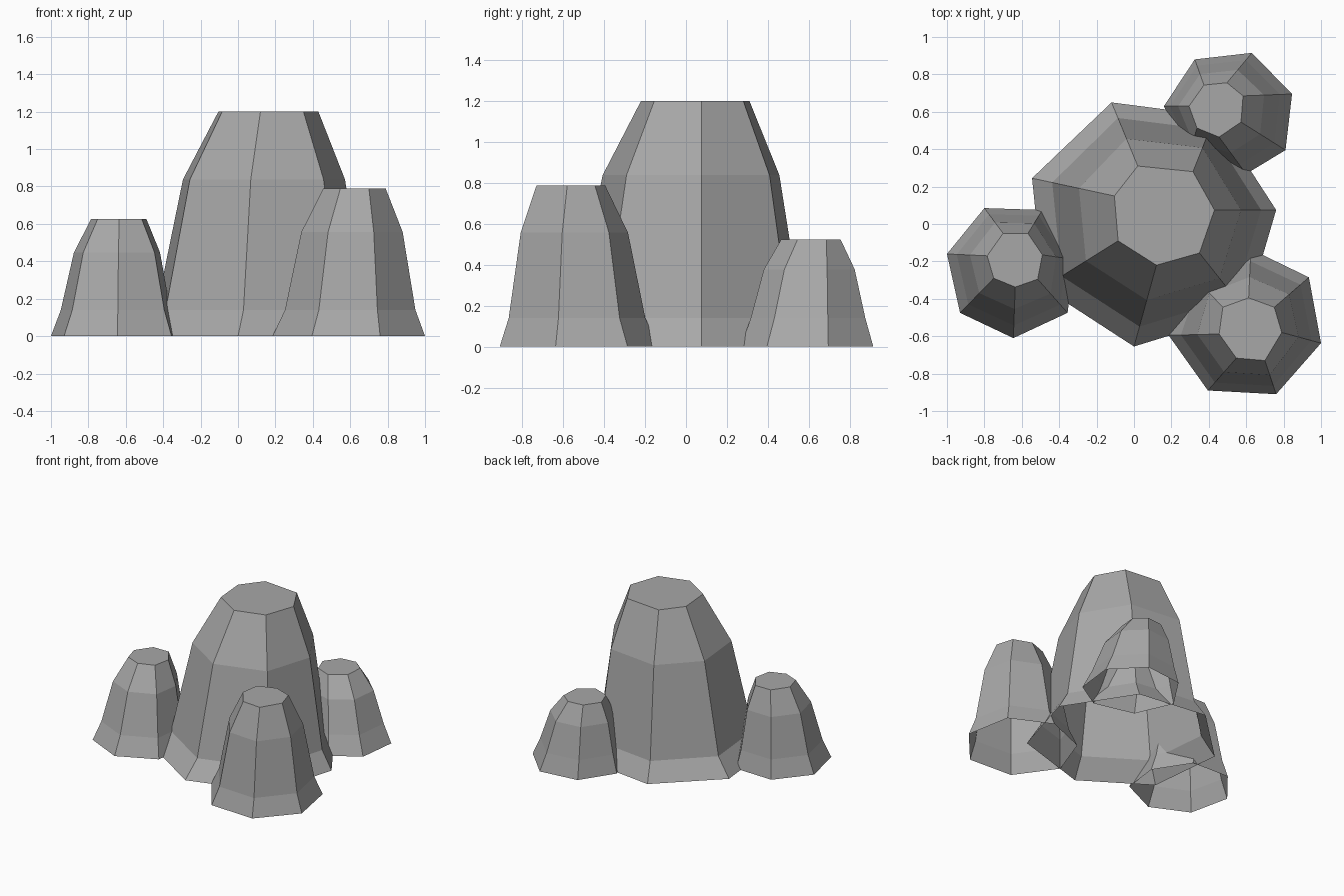
import bpy, bmesh

stone = bpy.data.materials.new("stone_grey")
stone.diffuse_color = (0.39, 0.39, 0.39, 1)


def rock(name, base, top, height, shoulder):
    """Open-bottomed seven-sided boulder: ground ring, foot, shoulder, flat cap."""
    bm = bmesh.new()
    rings = []
    for z, t in ((0, 1), (0.14, 0.755), (shoulder, 0.43), (height, 0)):
        rings.append([bm.verts.new((tx + (bx - tx) * t, ty + (by - ty) * t, z))
                      for (bx, by), (tx, ty) in zip(base, top)])
    n = len(base)
    for low, high in zip(rings, rings[1:]):
        for i in range(n):
            j = (i + 1) % n
            bm.faces.new((low[i], low[j], high[j], high[i]))
    bm.faces.new(rings[-1])
    mesh = bpy.data.meshes.new(name)
    bm.to_mesh(mesh)
    bm.free()
    mesh.materials.append(stone)
    bpy.context.collection.objects.link(bpy.data.objects.new(name, mesh))


# Outlines run counter-clockwise seen from above
rock("main_rock",
     [(-0.12, 0.65), (-0.545, 0.245), (-0.485, -0.34), (0, -0.655),
      (0.60, -0.47), (0.76, 0.075), (0.434, 0.578)],
     [(0.02, 0.31), (-0.105, 0.15), (-0.085, -0.09), (0.12, -0.22),
      (0.35, -0.155), (0.43, 0.075), (0.315, 0.28)],
     1.2, 0.838)

rock("left_rock",
     [(-0.8, 0.085), (-1.0, -0.16), (-0.93, -0.475), (-0.645, -0.61),
      (-0.355, -0.475), (-0.32, -0.19), (-0.49, 0.075)],
     [(-0.70, -0.05), (-0.785, -0.17), (-0.75, -0.29), (-0.635, -0.337),
      (-0.515, -0.295), (-0.49, -0.165), (-0.567, -0.05)],
     0.627, 0.447)

rock("right_rock",
     [(0.625, -0.135), (0.305, -0.265), (0.185, -0.595), (0.395, -0.89),
      (0.76, -0.91), (1.0, -0.637), (0.935, -0.285)],
     [(0.613, -0.395), (0.475, -0.445), (0.455, -0.588), (0.547, -0.717),
      (0.70, -0.73), (0.79, -0.58), (0.75, -0.445)],
     0.788, 0.557)

rock("back_rock",
     [(0.63, 0.915), (0.325, 0.88), (0.16, 0.63), (0.285, 0.345),
      (0.60, 0.268), (0.81, 0.395), (0.845, 0.695)],
     [(0.497, 0.755), (0.374, 0.743), (0.294, 0.63), (0.337, 0.513),
      (0.455, 0.465), (0.572, 0.545), (0.583, 0.685)],
     0.524, 0.378)
